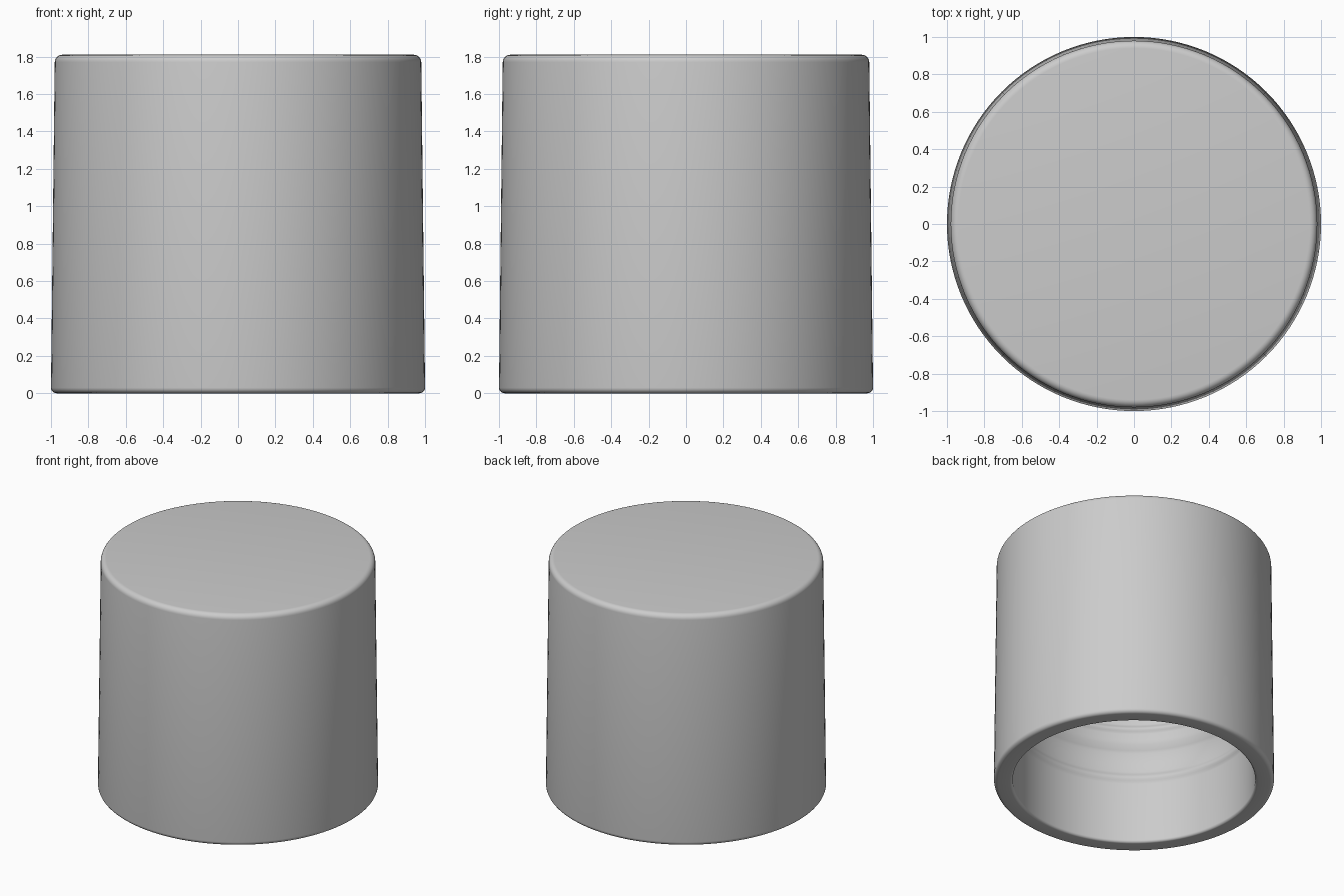
import bpy, bmesh, math

if "Cube" in bpy.data.objects:
    bpy.data.objects.remove(bpy.data.objects["Cube"])


def fillet(cx, cz, r, a0, a1, steps=6):
    """Arc points in the (radius, z) plane, angles in degrees."""
    return [(cx + r * math.cos(math.radians(a0 + (a1 - a0) * i / steps)),
             cz + r * math.sin(math.radians(a0 + (a1 - a0) * i / steps)))
            for i in range(steps + 1)]


def ridge(r, z, height, depth, steps=8):
    """Soft bump pointing inward from the bore wall."""
    return [(r - depth * math.sin(math.pi * i / steps) ** 2, z + height * i / steps)
            for i in range(steps + 1)]


def lathe(name, profile, segments=128):
    bm = bmesh.new()
    verts = [bm.verts.new((r, 0, z)) for r, z in profile]
    edges = [bm.edges.new(pair) for pair in zip(verts, verts[1:])]
    bmesh.ops.spin(bm, geom=verts + edges, cent=(0, 0, 0), axis=(0, 0, 1),
                   angle=math.tau, steps=segments, use_merge=False)
    bmesh.ops.remove_doubles(bm, verts=bm.verts, dist=1e-4)
    bmesh.ops.recalc_face_normals(bm, faces=bm.faces)
    mesh = bpy.data.meshes.new(name)
    bm.to_mesh(mesh)
    bm.free()
    obj = bpy.data.objects.new(name, mesh)
    bpy.context.collection.objects.link(obj)
    bpy.context.view_layer.objects.active = obj
    obj.select_set(True)
    bpy.ops.object.shade_smooth_by_angle(angle=math.radians(35))
    return obj


# Outer shell: flat top, rounded shoulder, slight taper, rounded lip
profile = [(0, 1.81)]
profile += fillet(0.94, 1.77, 0.04, 90, 0)
profile += fillet(0.97, 0.03, 0.03, 0, -90)

# Bore: lip edge, small retaining ridge, step to a narrower bore, upper ridge
profile += fillet(0.885, 0.02, 0.02, -90, -180)
profile += ridge(0.865, 0.48, 0.10, 0.015)
profile += [(0.865, 0.73), (0.855, 0.75), (0.835, 0.79), (0.83, 0.82)]
profile += ridge(0.83, 0.87, 0.08, 0.015)
profile += fillet(0.79, 1.65, 0.04, 0, 90)
profile += [(0, 1.69)]

lathe("cap", profile)
